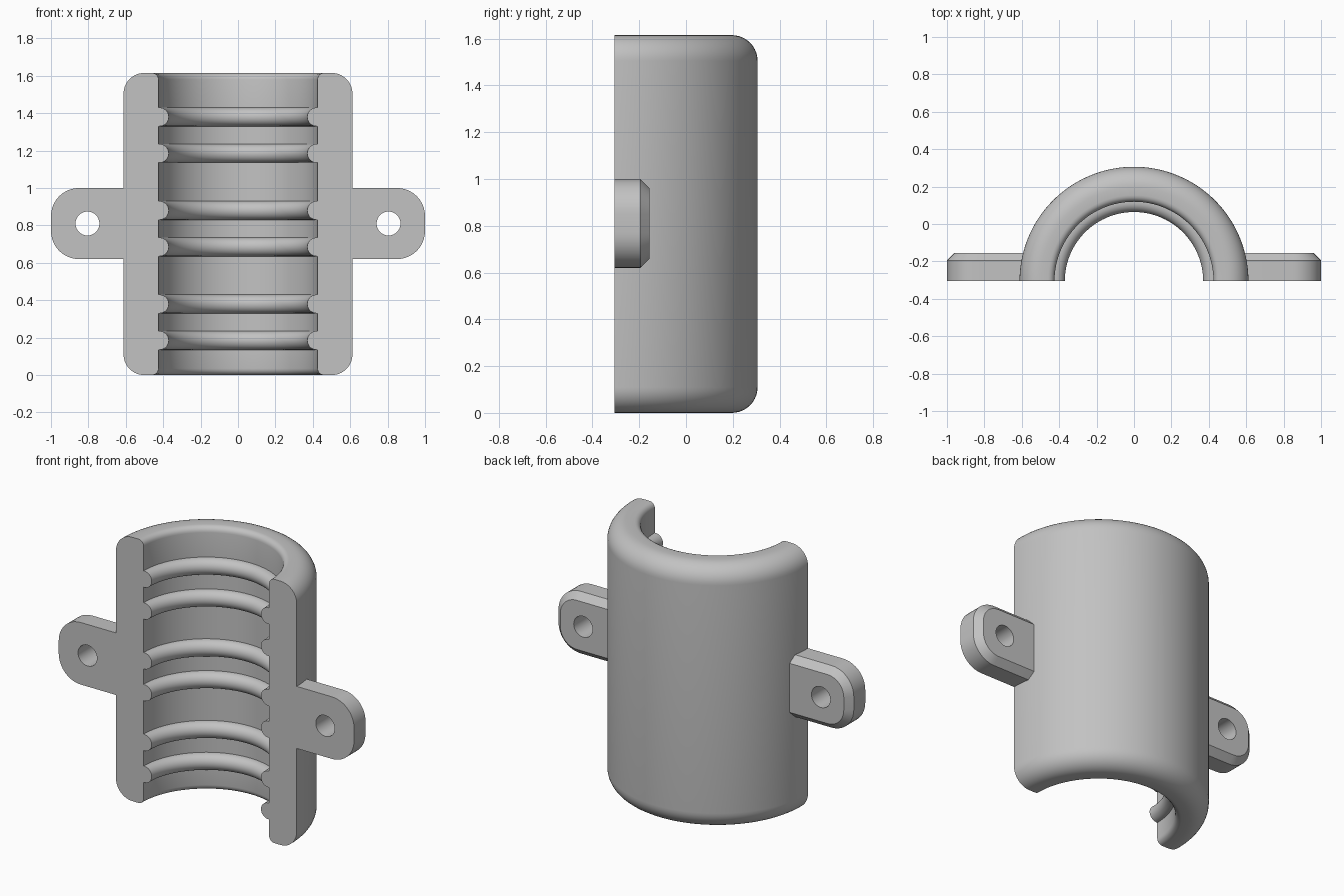
import bpy, bmesh
from math import sin, cos, pi, sqrt, radians

cube = bpy.data.objects.get("Cube")
if cube:
    bpy.data.objects.remove(cube)

FRONT = -0.306            # split plane, also the sleeve axis
BACK = -0.155             # rear face of the lugs
OUTER, INNER, HEIGHT = 0.612, 0.425, 1.615
RIB_HEIGHTS = (0.185, 0.38, 0.685, 0.88, 1.185, 1.38)

grey = bpy.data.materials.new("plain_grey")
grey.use_nodes = True
colour = (0.54, 0.54, 0.54, 1)
grey.diffuse_color = colour
grey.node_tree.nodes["Principled BSDF"].inputs["Base Color"].default_value = colour


def arc(cx, cy, radius, start, end, steps):
    """Points along an arc, angles in degrees."""
    angles = [radians(start + (end - start) * i / steps) for i in range(steps + 1)]
    return [(cx + radius * cos(a), cy + radius * sin(a)) for a in angles]


def loft(name, loops):
    """Skin closed loops of equal length and cap both ends."""
    bm = bmesh.new()
    rings = [[bm.verts.new(p) for p in loop] for loop in loops]
    n = len(rings[0])
    for a, b in zip(rings, rings[1:]):
        for i in range(n):
            j = (i + 1) % n
            bm.faces.new((a[i], a[j], b[j], b[i]))
    bm.faces.new(rings[0])
    bm.faces.new(rings[-1])
    bmesh.ops.recalc_face_normals(bm, faces=bm.faces)
    mesh = bpy.data.meshes.new(name)
    bm.to_mesh(mesh)
    bm.free()
    obj = bpy.data.objects.new(name, mesh)
    bpy.context.collection.objects.link(obj)
    mesh.materials.append(grey)
    return obj


def activate(obj):
    bpy.ops.object.select_all(action='DESELECT')
    obj.select_set(True)
    bpy.context.view_layer.objects.active = obj


def smooth(obj):
    activate(obj)
    bpy.ops.object.shade_smooth_by_angle(angle=radians(30))


# Ribbed half sleeve: wall section with rounded ends, swept half a turn
big, small, rib = 0.11, 0.035, 0.05
section = arc(OUTER - big, big, big, -90, 0, 10)
section += arc(OUTER - big, HEIGHT - big, big, 0, 90, 10)
section += arc(INNER + small, HEIGHT - small, small, 90, 180, 5)
for z in reversed(RIB_HEIGHTS):
    section.append((INNER, z + rib))
    section += arc(INNER - 0.005, z, rib, 90, 270, 14)
    section.append((INNER, z - rib))
section += arc(INNER + small, small, small, 180, 270, 5)

steps = 72
turns = [pi * i / steps for i in range(steps + 1)]
sleeve = loft("ribbed_half_sleeve",
              [[(r * cos(t), FRONT + r * sin(t), z) for r, z in section] for t in turns])
smooth(sleeve)


# Mounting lugs: rounded tabs with a chamfered rear edge and a bolt hole
def lug_loop(side, y, inset):
    root = sqrt(OUTER ** 2 - (y - FRONT) ** 2) - 0.002
    tip, low, high, r = 1 - inset, 0.62 + inset, 1 - inset, 0.15 - inset
    pts = [(root, low)] + arc(tip - r, low + r, r, -90, 0, 10)
    pts += arc(tip - r, high - r, r, 0, 90, 10) + [(root, high)]
    return [(side * x, y, z) for x, z in pts]


for side, word in ((1, "left"), (-1, "right")):
    lug = loft(word + "_mounting_lug",
               [lug_loop(side, FRONT, 0), lug_loop(side, BACK - 0.04, 0),
                lug_loop(side, BACK, 0.04)])
    bpy.ops.mesh.primitive_cylinder_add(vertices=32, radius=0.064, depth=0.6,
                                        location=(side * 0.805, -0.23, 0.81),
                                        rotation=(pi / 2, 0, 0))
    cutter = bpy.context.object
    cutter.name = word + "_bolt_hole_cutter"
    cutter.hide_render = True
    cutter.data.materials.append(grey)
    hole = lug.modifiers.new("bolt_hole", 'BOOLEAN')
    hole.operation, hole.solver, hole.object = 'DIFFERENCE', 'EXACT', cutter
    activate(lug)
    bpy.ops.object.modifier_apply(modifier=hole.name)
    bpy.data.objects.remove(cutter)
    smooth(lug)
